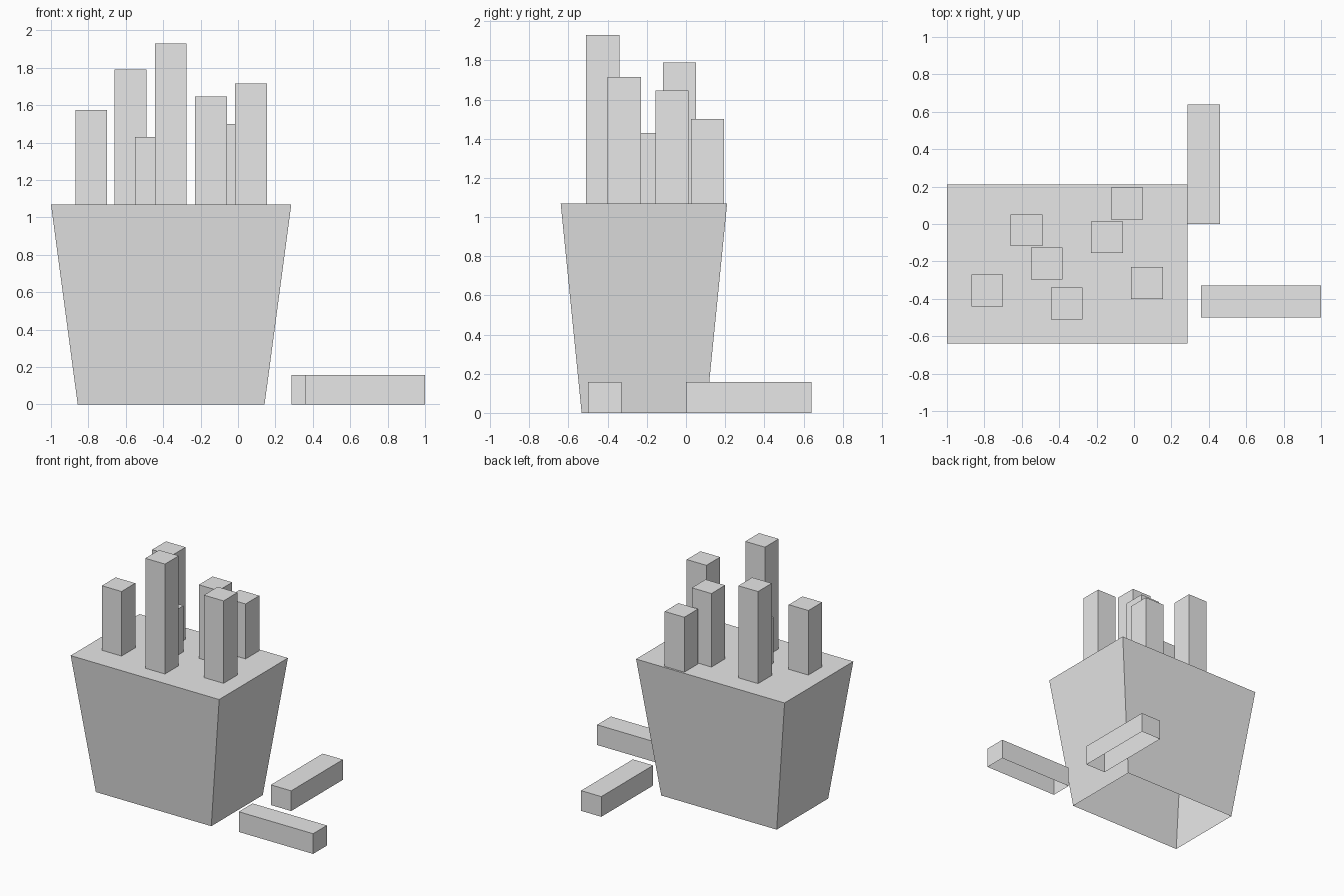
import bpy, bmesh
from mathutils import Vector

if "Cube" in bpy.data.objects:
    bpy.data.objects.remove(bpy.data.objects["Cube"])

grey = bpy.data.materials.new("plain_grey")
grey.diffuse_color = (0.8, 0.8, 0.8, 1)
grey.use_nodes = True
grey.node_tree.nodes["Principled BSDF"].inputs["Base Color"].default_value = grey.diffuse_color

H = 1.07   # carton height
W = 0.17   # fry thickness


def finish(name, bm):
    bmesh.ops.recalc_face_normals(bm, faces=bm.faces)
    me = bpy.data.meshes.new(name)
    bm.to_mesh(me)
    bm.free()
    me.materials.append(grey)
    ob = bpy.data.objects.new(name, me)
    bpy.context.collection.objects.link(ob)
    return ob


def open_box(lo, hi, flare=(0, 0)):
    """Box with no bottom; lo/hi bound the top, the foot is drawn in by flare."""
    bm = bmesh.new()
    corners = ((lo[0], lo[1], 1, 1), (hi[0], lo[1], -1, 1),
               (hi[0], hi[1], -1, -1), (lo[0], hi[1], 1, -1))
    foot = [bm.verts.new((x + sx * flare[0], y + sy * flare[1], lo[2])) for x, y, sx, sy in corners]
    rim = [bm.verts.new((x, y, hi[2])) for x, y, _, _ in corners]
    sides = [bm.faces.new((foot[i], foot[(i + 1) % 4], rim[(i + 1) % 4], rim[i])) for i in range(4)]
    bm.faces.new(rim)
    return bm, sides


# Flared carton with a label panel cut flush into its front
bm, sides = open_box((-1, -0.64, 0), (0.285, 0.21, H), (0.143, 0.107))
front = sides[0]
panel = bmesh.ops.inset_individual(bm, faces=[front], thickness=0.1)
for v in front.verts:
    right = v.co.x > -0.36
    upper = v.co.z > H / 2
    z = 0.79 if upper else 0.36
    v.co = Vector((-0.11 if right else -0.605, -0.533 - 0.107 * z / H, z))
finish("carton", bm)

# Standing fries: left x, front y, top z
standing = [(-0.87, -0.44, 1.575), (-0.66, -0.118, 1.79), (-0.552, -0.296, 1.43),
            (-0.445, -0.51, 1.93), (-0.23, -0.156, 1.645), (-0.122, 0.025, 1.50),
            (-0.015, -0.40, 1.715)]
for i, (x, y, top) in enumerate(standing):
    finish(f"standing_fry_{i + 1}", open_box((x, y, H), (x + W, y + W, top))[0])

# Two fries lying beside the carton
finish("fallen_fry_back", open_box((0.285, 0.0, 0), (0.46, 0.64, 0.158))[0])
finish("fallen_fry_front", open_box((0.357, -0.5, 0), (1.0, -0.33, 0.158))[0])
